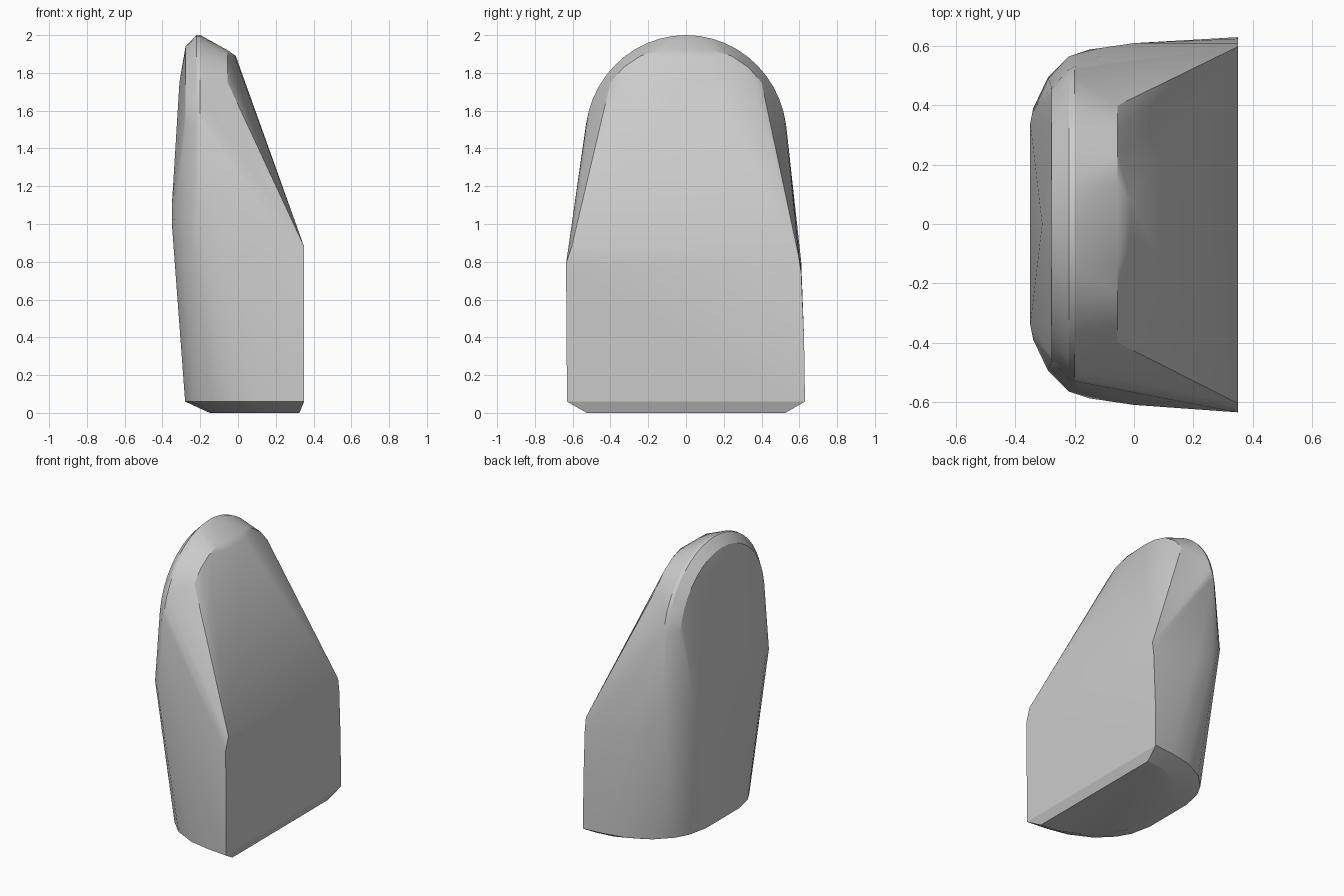
import bpy, bmesh, math

cube = bpy.data.objects.get("Cube")
if cube:
    bpy.data.objects.remove(cube, do_unlink=True)


def mirrored(x, profile):
    """Half profile of (y, z) at one depth, repeated on both sides."""
    return [(x, side * y, z) for y, z in profile for side in (-1, 1)]


def ring(z, outline):
    """Half outline of (x, y) at one height, repeated on both sides."""
    return [(x, side * y, z) for x, y in outline for side in (-1, 1)]


def arch(x, top, width, spring, start, end, steps):
    """Rounded arch: half ellipse standing on its springing height."""
    pts = []
    for i in range(steps + 1):
        a = math.radians(start + (end - start) * i / steps)
        pts.append((x, width * math.cos(a), spring + (top - spring) * math.sin(a)))
    return pts


points = []
# Rounded crest, with a narrow flat along its top
points += arch(-0.2, 2.0, 0.535, 1.45, 0, 180, 24)
points += arch(-0.22, 2.0, 0.525, 1.45, 0, 180, 24)
# Rear rim of the crest and the gently bowed back panel
points += arch(-0.278, 1.94, 0.465, 1.45, 0, 180, 20)
points += [(-0.31, 0, 1.75)]
points += mirrored(-0.35, [(0.34, 1.1), (0.3, 1.0)])
points += mirrored(-0.34, [(0.39, 1.05)])
points += mirrored(-0.29, [(0.495, 1.05)])
# Front rim of the crest, above the slope
points += mirrored(-0.055, [(0.14, 1.92), (0.24, 1.89), (0.33, 1.83), (0.4, 1.75)])
points += [(-0.015, -0.08, 1.88), (-0.012, 0.08, 1.89)]
# Widening flanks
points += mirrored(-0.22, [(0.565, 1.02)])
points += mirrored(-0.15, [(0.588, 0.9)])
points += mirrored(0.0, [(0.61, 0.8)])
# Flat front panel with slightly uneven shoulders
points += [(0.35, -0.635, 0.79), (0.35, -0.605, 0.88),
           (0.35, 0.598, 0.82), (0.35, 0.61, 0.74), (0.35, 0.625, 0.4)]
# Curved base edge and chamfered underside
base = [(0.35, 0.63), (0.2, 0.615), (0.05, 0.585), (-0.1, 0.51),
        (-0.2, 0.41), (-0.25, 0.32), (-0.28, 0.18)]
points += ring(0.06, base)
points += ring(0.0, [(0.325, 0.525), (0.2, 0.51), (0.06, 0.45),
                     (-0.06, 0.35), (-0.13, 0.22), (-0.15, 0.1)])

# Wrap the profiles in one convex shell
bm = bmesh.new()
for p in points:
    bm.verts.new(p)
hull = bmesh.ops.convex_hull(bm, input=bm.verts[:])
loose = {g for g in hull["geom_interior"] + hull["geom_unused"]
         if isinstance(g, bmesh.types.BMVert) and not g.link_faces}
bmesh.ops.delete(bm, geom=list(loose), context="VERTS")
bmesh.ops.dissolve_limit(bm, angle_limit=math.radians(0.5),
                         verts=bm.verts[:], edges=bm.edges[:])
bmesh.ops.recalc_face_normals(bm, faces=bm.faces[:])
mesh = bpy.data.meshes.new("rounded_block")
bm.to_mesh(mesh)
bm.free()
block = bpy.data.objects.new("rounded_block", mesh)
bpy.context.collection.objects.link(block)

# Plain grey material
grey = bpy.data.materials.new("light_grey")
grey.use_nodes = True
colour = (0.6, 0.6, 0.6, 1)
grey.diffuse_color = colour
for node in grey.node_tree.nodes:
    if node.type == "BSDF_PRINCIPLED":
        node.inputs["Base Color"].default_value = colour
mesh.materials.append(grey)

# Soft flanks, crisp panel edges
bpy.ops.object.select_all(action="DESELECT")
block.select_set(True)
bpy.context.view_layer.objects.active = block
bpy.ops.object.shade_smooth_by_angle(angle=math.radians(22))
